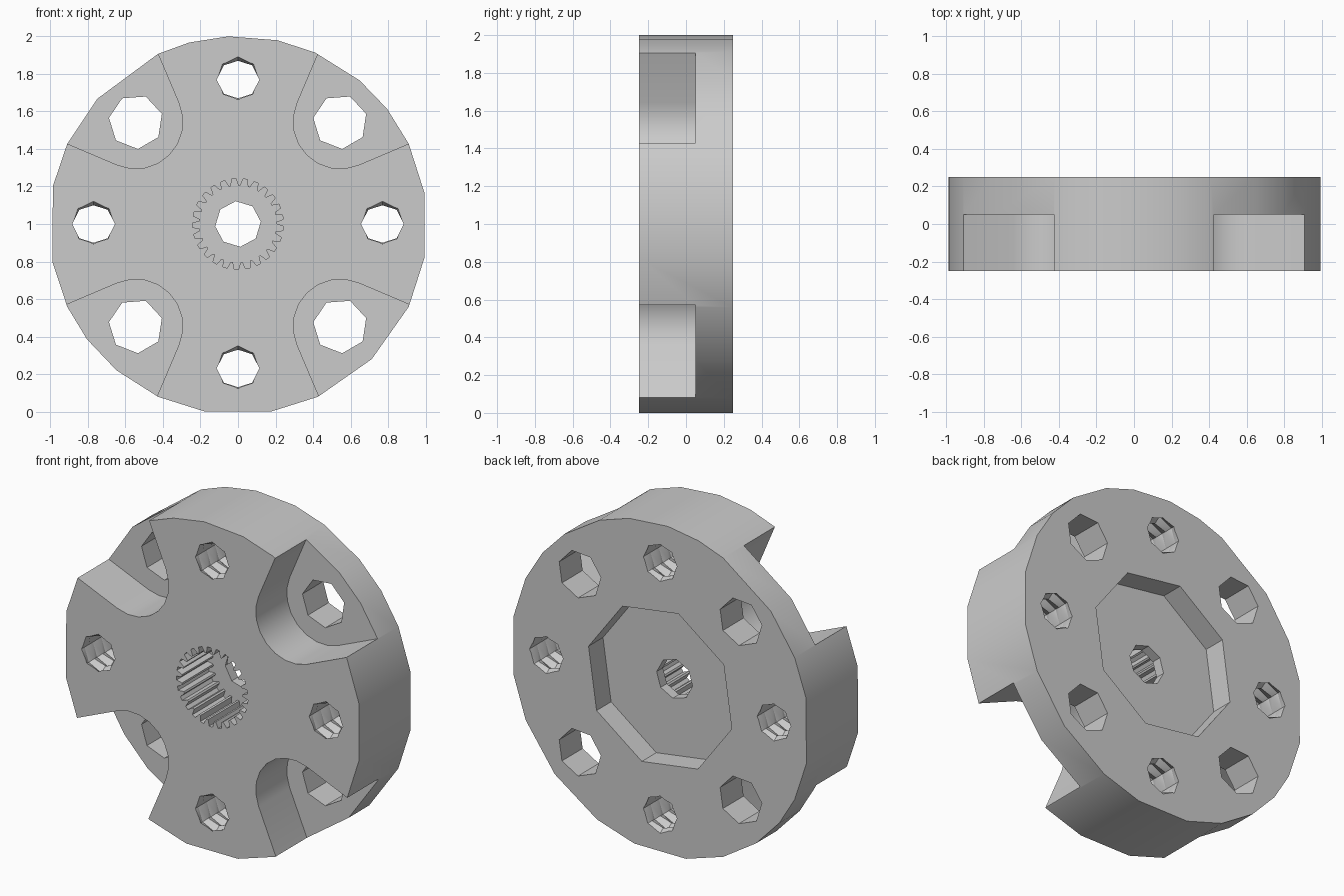
import bpy
import bmesh
from math import cos, sin, pi, radians, tau

FRONT, BACK = -0.25, 0.25
MID = 1.0          # height of the hub axis
BOLT = 0.77        # radius of the bolt circle

if "Cube" in bpy.data.objects:
    bpy.data.objects.remove(bpy.data.objects["Cube"])

metal = bpy.data.materials.new("plain grey")
metal.use_nodes = True
grey = (0.6, 0.6, 0.6, 1)
metal.diffuse_color = grey
metal.node_tree.nodes["Principled BSDF"].inputs["Base Color"].default_value = grey


def loft(name, rings):
    """Closed solid through equal-sized rings of 3D points."""
    bm = bmesh.new()
    loops = [[bm.verts.new(p) for p in ring] for ring in rings]
    n = len(loops[0])
    for a, b in zip(loops, loops[1:]):
        for i in range(n):
            j = (i + 1) % n
            bm.faces.new((a[i], a[j], b[j], b[i]))
    bm.faces.new(loops[0])
    bm.faces.new(loops[-1])
    if len(rings) > 2:
        bmesh.ops.triangulate(bm, faces=bm.faces)
    bmesh.ops.recalc_face_normals(bm, faces=bm.faces)
    mesh = bpy.data.meshes.new(name)
    bm.to_mesh(mesh)
    bm.free()
    obj = bpy.data.objects.new(name, mesh)
    bpy.context.collection.objects.link(obj)
    return obj


def prism(name, outline, y0, y1):
    return loft(name, [[(x, y, z) for x, z in outline] for y in (y0, y1)])


def circle(cx, cz, r, n, turn=0.0):
    return [(cx + r * cos(turn + tau * i / n), cz + r * sin(turn + tau * i / n))
            for i in range(n)]


# Faceted disc
RIM = [93, 78, 66, 50, 38, 25.5, 10, -10, -25.5, -45, -65, -80, -100, -115,
       -130, -143, -154.5, -169, 168, 154.5, 138, 115, 105]
hub = prism("hub", [(1.0085 * cos(radians(a)), 0.993 + 1.0085 * sin(radians(a)))
                    for a in RIM], FRONT, BACK)
hub.data.materials.append(metal)


def cut(cutter):
    """Subtract a solid from the hub, then discard it."""
    cutter.hide_render = True
    mod = hub.modifiers.new("cut", "BOOLEAN")
    mod.operation = "DIFFERENCE"
    mod.solver = "EXACT"
    mod.object = cutter
    bpy.context.view_layer.objects.active = hub
    bpy.ops.object.modifier_apply(modifier=mod.name)
    bpy.data.objects.remove(cutter)


# Flared notches and their plain bolt holes
c = BOLT * cos(pi / 4)
notch = [(c + 0.25 * cos(radians(a)), c + 0.25 * sin(radians(a)))
         for a in range(157, 294, 17)]
(ax, az), (bx, bz) = notch[0], notch[-1]
run, rise = 0.7 * cos(radians(67)), 0.7 * sin(radians(67))
notch += [(bx + rise, bz + run), (1.2, 1.2), (ax + run, az + rise)]
for sx in (1, -1):
    for sz in (1, -1):
        cut(prism("notch_cutter", [(sx * x, MID + sz * z) for x, z in notch],
                  FRONT - 0.1, 0.05))
        cut(prism("bolt_hole_cutter",
                  circle(sx * c, MID + sz * c, 0.145, 7, 0.3), -0.1, BACK + 0.1))

# Threaded holes with a helical ridge
PITCH = 0.08
for k in range(4):
    cx, cz = BOLT * cos(k * pi / 2), MID + BOLT * sin(k * pi / 2)
    rings = []
    for level in range(16):
        y = -0.3 + level * PITCH / 2
        ring = []
        for i in range(8):
            wave = abs(2 * ((i / 8 + y / PITCH) % 1) - 1)
            r, t = 0.1 + 0.028 * wave, tau * i / 8
            ring.append((cx + r * cos(t), y, cz + r * sin(t)))
        rings.append(ring)
    cut(loft("thread_cutter", rings))

# Splined socket in the front
TEETH = 25
spline = []
for i in range(TEETH):
    for step, r in ((0, 0.205), (0.22, 0.205), (0.42, 0.242), (0.8, 0.242)):
        t = tau * (i + step) / TEETH
        spline.append((r * cos(t), MID + r * sin(t)))
cut(prism("spline_cutter", spline, FRONT - 0.1, 0.05))

# Recess in the back and the centre bore
cut(prism("recess_cutter", circle(0, MID, 0.5, 8, 0.25), 0.11, BACK + 0.1))
cut(prism("bore_cutter", circle(0, MID, 0.122, 8, 0.1), -0.1, BACK + 0.1))

bpy.ops.object.select_all(action="DESELECT")
hub.select_set(True)
bpy.context.view_layer.objects.active = hub
bpy.ops.object.shade_smooth_by_angle(angle=radians(30))
